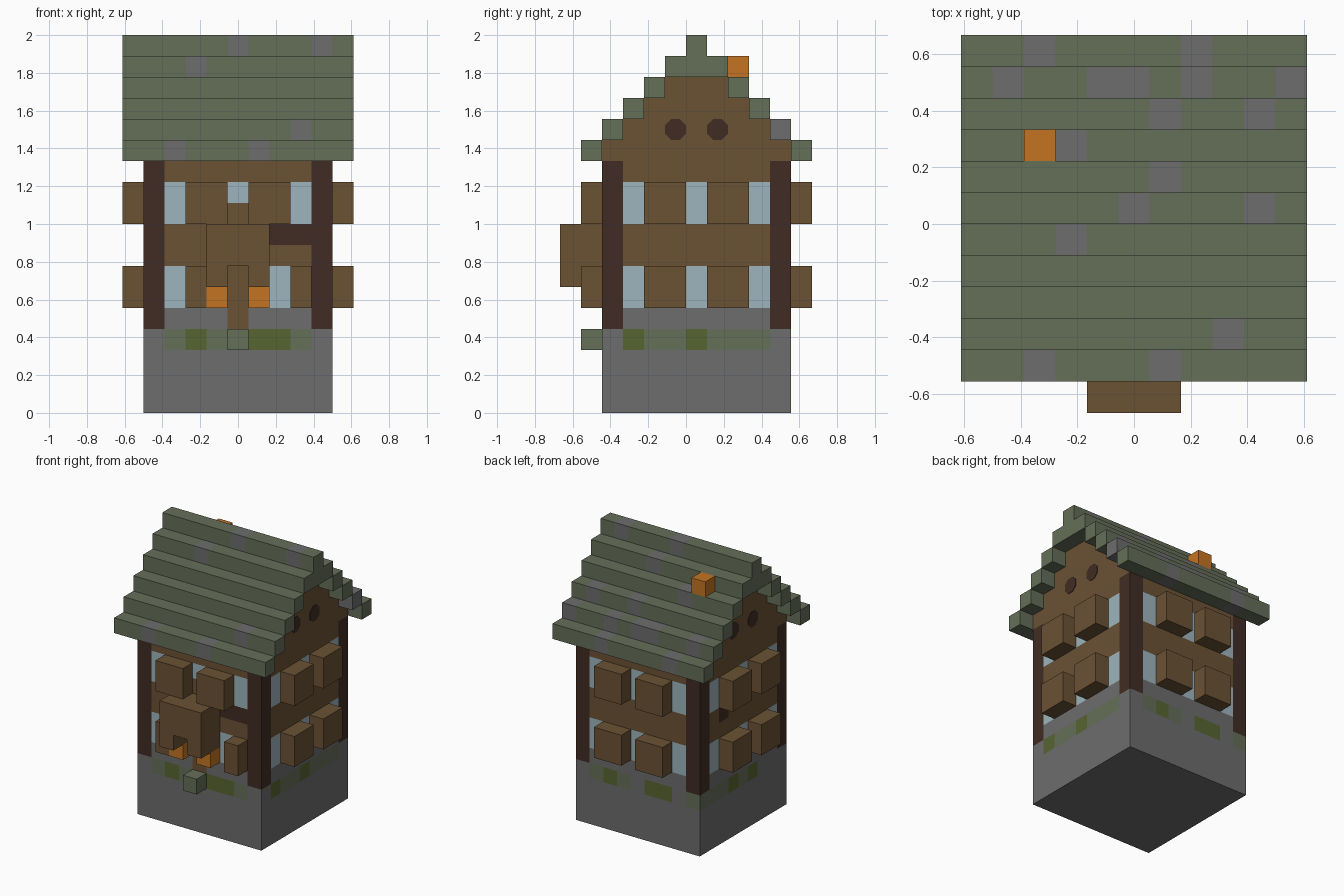
import bpy
import bmesh
from math import floor, pi
from mathutils import Matrix, Vector

if "Cube" in bpy.data.objects:
    bpy.data.objects.remove(bpy.data.objects["Cube"])

U = 1 / 9  # size of one building block


def linear(c):
    c /= 255
    return c / 12.92 if c <= 0.04045 else ((c + 0.055) / 1.055) ** 2.4


def material(name, *rgb):
    m = bpy.data.materials.new(name)
    m.use_nodes = True
    colour = [linear(c) for c in rgb] + [1]
    m.diffuse_color = colour
    m.node_tree.nodes["Principled BSDF"].inputs["Base Color"].default_value = colour
    return m


STONE, MOSSY, MOSS, WOOD, DARK, GLASS, LAMP = range(7)
materials = [
    material("grey stone", 109, 109, 109),
    material("mossy stone", 101, 110, 88),
    material("green moss", 88, 101, 50),
    material("brown wood", 107, 82, 52),
    material("dark timber", 65, 44, 35),
    material("pale window", 158, 181, 189),
    material("orange lamp", 195, 116, 34),
]


def finish(name, bm):
    mesh = bpy.data.meshes.new(name)
    bm.to_mesh(mesh)
    bm.free()
    for m in materials:
        mesh.materials.append(m)
    obj = bpy.data.objects.new(name, mesh)
    bpy.context.collection.objects.link(obj)
    return obj


def block(name, xs, ys, zs, paint):
    """Box in block units; paint is a colour or a rule(x, y, z, normal) per cell face."""
    lo, hi = Vector((xs[0], ys[0], zs[0])), Vector((xs[1], ys[1], zs[1]))
    bm = bmesh.new()
    place = Matrix.Translation((lo + hi) / 2) @ Matrix.Diagonal((*(hi - lo), 1))
    bmesh.ops.create_cube(bm, size=1, matrix=place)
    if callable(paint):
        for axis in range(3):
            normal = Vector([float(i == axis) for i in range(3)])
            for step in range(1, round(hi[axis] - lo[axis])):
                bmesh.ops.bisect_plane(bm, geom=bm.verts[:] + bm.edges[:] + bm.faces[:],
                                       plane_co=normal * (lo[axis] + step), plane_no=normal)
    bm.normal_update()
    for f in bm.faces:
        if callable(paint):
            c = f.calc_center_median() - f.normal * 0.5
            f.material_index = paint(round(c.x), floor(c.y), floor(c.z), f.normal)
        else:
            f.material_index = paint
    bm.transform(Matrix.Scale(U, 4))
    return finish(name, bm)


# Moss on the top course of the plinth: (mossy cells, fully green cells) per side
plinth_moss = {
    "front": ((-3, -1, 0, 3), (-2, 1, 2)),
    "back": ((3, 1, -4), (2, -1, -2)),
    "left": ((-2, -1, 1, 2, 3), (-3, 0)),
    "right": ((4, 3, 2, 0), (1, -1)),
}


def body_paint(x, y, z, n):
    if abs(n.z) > 0.5:
        return STONE
    if abs(n.y) > 0.5:
        side, along = ("front" if n.y < 0 else "back"), x
    else:
        side, along = ("left" if n.x > 0 else "right"), y
    if z == 3:
        mossy, green = plinth_moss[side]
        return MOSS if along in green else MOSSY if along in mossy else STONE
    if z < 3:
        return STONE
    if abs(along) == 4:
        return DARK
    if side == "front" and x == 0:  # door and small window above the porch
        return GLASS if z == 10 else WOOD
    if z == 4:
        return STONE
    if z == 8 and ((side == "front" and x in (2, 3)) or (side == "right" and y == 2)):
        return DARK
    if z in (5, 6):
        return GLASS if along in ((-3, 2) if side == "front" else (-3, 0, 3)) else WOOD
    if z in (9, 10):
        return GLASS if along in (-3, 0, 3) else WOOD
    return WOOD


block("house_body", (-4.5, 4.5), (-4, 5), (0, 12), body_paint)

# Stepped gables
for i in range(4):
    block(f"gable_step_{i + 1}", (-4.5, 4.5), (i - 4, 5 - i), (12 + i, 13 + i), WOOD)

# Octagonal gable vents
for label, side in (("left", 1), ("right", -1)):
    for y in (-0.5, 1.5):
        bm = bmesh.new()
        spin = Matrix.Rotation(pi / 2, 4, "Y") @ Matrix.Rotation(pi / 8, 4, "Z")
        bmesh.ops.create_cone(bm, cap_ends=True, segments=8, radius1=0.06, radius2=0.06,
                              depth=0.008,
                              matrix=Matrix.Translation((side * 4.5 * U, y * U, 13.5 * U)) @ spin)
        for f in bm.faces:
            f.material_index = DARK
        finish(f"{label}_gable_vent", bm)

# Roof courses, with bare grey stones by row
bare = {5: (-3, 2), 4: (-4, -1, 0, 2, 5), 3: (1, 4), 2: (-2,), 1: (1,), 0: (0, 4),
        -1: (-2,), -4: (3,), -5: (-3, 1)}


def roof_paint(x, y, z, n):
    return STONE if x in bare.get(y, ()) else MOSSY


for y in range(-5, 6):
    z = 16 if abs(y) == 1 else 17 - abs(y)
    bottom = 16 if y == 0 else z
    block(f"roof_course_{y + 6}", (-5.5, 5.5), (y, y + 1), (bottom, z + 1), roof_paint)
block("ridge_underside", (-5.5, 5.5), (0, 1), (16, 17), MOSSY)
block("roof_lamp", (-3.5, -2.5), (2, 3), (16, 17), LAMP)

# Shutter boxes around the windows
for z in (5, 9):
    zs = (z, z + 2)
    for y in (-2, 1):
        block("left_shutter", (4.5, 5.5), (y, y + 2), zs, WOOD)
        block("right_shutter", (-5.5, -4.5), (y, y + 2), zs, WOOD)
    for x in (-2.5, 0.5):
        block("back_shutter", (x, x + 2), (5, 6), zs, WOOD)
        if z == 9:
            block("front_upper_shutter", (x, x + 2), (-5, -4), zs, WOOD)
for x in (-2, 3):
    block("front_lower_shutter", (x - 0.5, x + 0.5), (-5, -4), (5, 7), WOOD)

# Porch hood, its two lamps and the doorstep
block("porch_hood", (-1.5, 1.5), (-6, -4), (7, 9), WOOD)
for x in (-1, 1):
    xs = (x - 0.5, x + 0.5)
    block("porch_bracket", xs, (-6, -4), (6, 7), WOOD)
    block("porch_lamp", xs, (-5, -4), (5, 6), LAMP)
block("doorstep", (-0.5, 0.5), (-5, -4), (3, 4), MOSSY)
